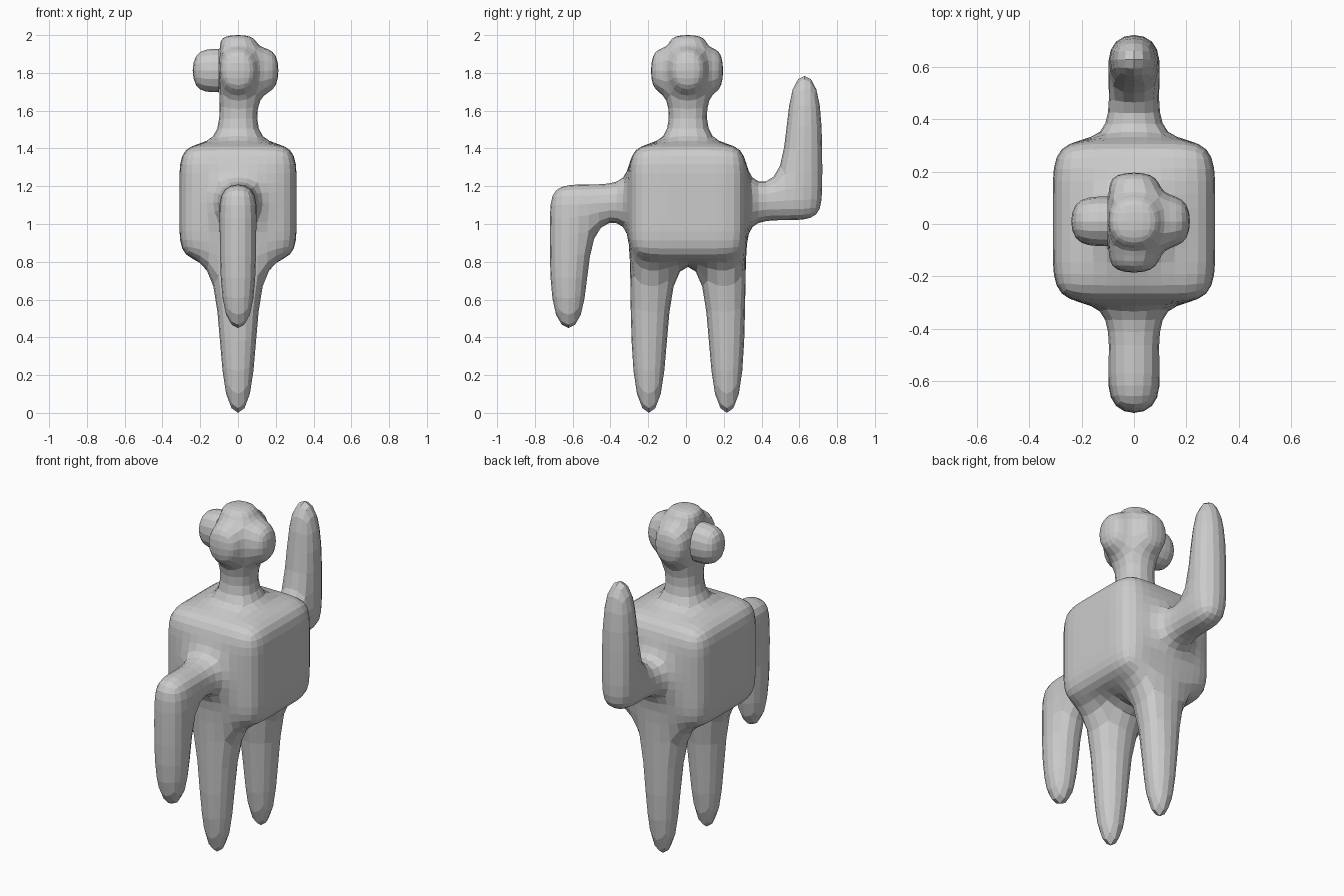
import bpy
import bmesh
from mathutils import Matrix, Vector

if "Cube" in bpy.data.objects:
    bpy.data.objects.remove(bpy.data.objects["Cube"])


def pull(bm, near, offset):
    """Extrude the face whose centre is closest to a point."""
    near, offset = Vector(near), Vector(offset)
    face = min(bm.faces, key=lambda f: (f.calc_center_median() - near).length)
    old = list(face.verts)
    new = [bm.verts.new(v.co + offset) for v in old]
    bm.faces.remove(face)
    for i in range(len(old)):
        j = (i + 1) % len(old)
        bm.faces.new((old[i], old[j], new[j], new[i]))
    bm.faces.new(new)


def smooth_object(name, bm):
    """Turn a cage into an object with a subdivision surface."""
    bmesh.ops.recalc_face_normals(bm, faces=bm.faces[:])
    mesh = bpy.data.meshes.new(name)
    bm.to_mesh(mesh)
    bm.free()
    obj = bpy.data.objects.new(name, mesh)
    bpy.context.collection.objects.link(obj)
    mod = obj.modifiers.new("subdivision", 'SUBSURF')
    mod.levels = mod.render_levels = 2
    return obj


YC, ZC, SIZE = 0.01, 1.115, 0.62      # torso centre and size
CELL = SIZE / 3
LOW, HIGH = ZC - SIZE / 2, ZC + SIZE / 2

# Torso: a cube cut into 3 x 3 x 3 cells
bm = bmesh.new()
bmesh.ops.create_cube(bm, size=SIZE, matrix=Matrix.Translation((0, YC, ZC)))
bmesh.ops.subdivide_edges(bm, edges=bm.edges[:], cuts=2, use_grid_fill=True)

# Legs
for side in (-1, 1):
    pull(bm, (0, YC + side * CELL, LOW), (0, 0, -0.875))

# Arms: two cells outwards, then the front one hangs and the back one is raised
for side, forearm in ((-1, -0.611), (1, 0.615)):
    start = YC + side * SIZE / 2
    step = (side * 0.73 - start) / 2
    pull(bm, (0, start, ZC), (0, step, 0))
    pull(bm, (0, start + step, ZC), (0, step, 0))
    z = ZC + CELL / 2 * (1 if forearm > 0 else -1)
    pull(bm, (0, start + 1.5 * step, z), (0, 0, forearm))

# Neck and head block
HEAD_LOW, HEAD_HIGH = 1.687, 1.937
HEAD_MID = (HEAD_LOW + HEAD_HIGH) / 2
pull(bm, (0, YC, HIGH), (0, 0, HEAD_LOW - HIGH))
pull(bm, (0, YC, HEAD_LOW), (0, 0, HEAD_HIGH - HEAD_LOW))

# Bumps on the head: crown, front, back and right
pull(bm, (0, YC, HEAD_HIGH), (0, 0, 0.0685))
pull(bm, (0, YC - CELL / 2, HEAD_MID), (0, -0.1, 0))
pull(bm, (0, YC + CELL / 2, HEAD_MID), (0, 0.09, 0))
pull(bm, (CELL / 2, YC, HEAD_MID), (0.12, 0, 0))
smooth_object("figure_body", bm)

# Separate knob on the left of the head, open where it meets the head
bm = bmesh.new()
x0, x1 = -0.10, -0.252
bmesh.ops.create_cube(bm, size=1, matrix=Matrix.Translation(((x0 + x1) / 2, YC, HEAD_MID))
                      @ Matrix.Diagonal((x0 - x1, CELL, HEAD_HIGH - HEAD_LOW, 1)))
bm.faces.remove(max(bm.faces, key=lambda f: f.calc_center_median().x))
smooth_object("head_knob", bm)
